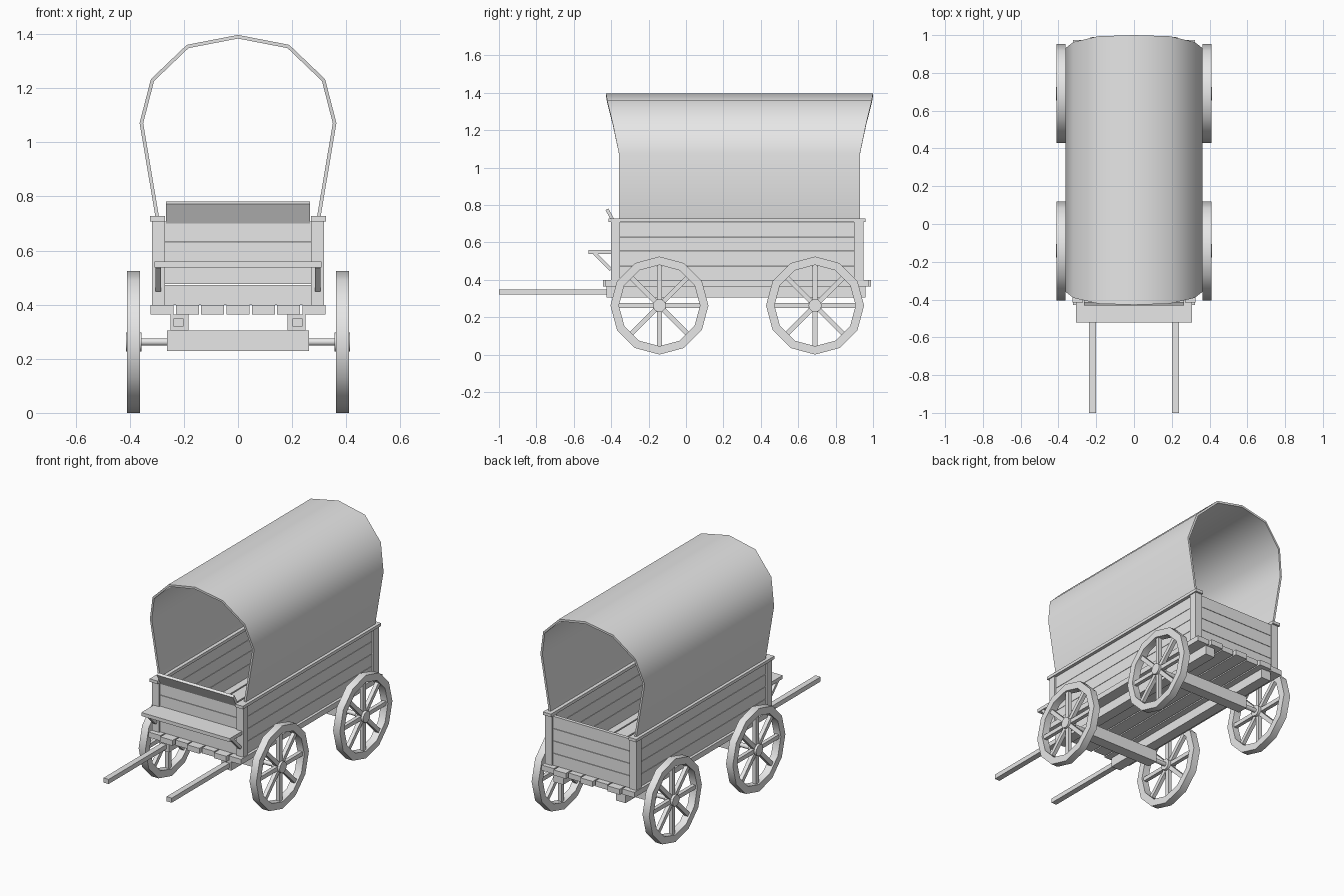
import bpy, bmesh
from math import pi, sin, cos
from mathutils import Matrix, Vector

cube = bpy.data.objects.get("Cube")
if cube:
    bpy.data.objects.remove(cube, do_unlink=True)

grey = bpy.data.materials.new("plain_grey")
grey.use_nodes = True
GREY = (0.8, 0.8, 0.8, 1)
grey.diffuse_color = GREY
grey.node_tree.nodes["Principled BSDF"].inputs["Base Color"].default_value = GREY


def finish(name, bm, smooth=False):
    bmesh.ops.recalc_face_normals(bm, faces=bm.faces)
    mesh = bpy.data.meshes.new(name)
    bm.to_mesh(mesh)
    bm.free()
    mesh.materials.append(grey)
    ob = bpy.data.objects.new(name, mesh)
    bpy.context.collection.objects.link(ob)
    if smooth:
        bpy.ops.object.select_all(action='DESELECT')
        ob.select_set(True)
        bpy.context.view_layer.objects.active = ob
        bpy.ops.object.shade_smooth_by_angle(angle=0.7)
    return ob


def add_box(bm, x, y, z, tilt=None):
    """Box from (min, max) ranges, optionally turned by a matrix about its centre."""
    size = Matrix.Diagonal((x[1] - x[0], y[1] - y[0], z[1] - z[0], 1))
    mid = Vector([sum(r) / 2 for r in (x, y, z)])
    bmesh.ops.create_cube(bm, size=1, matrix=Matrix.Translation(mid) @ (tilt or Matrix()) @ size)


def box(name, x, y, z, tilt=None):
    bm = bmesh.new()
    add_box(bm, x, y, z, tilt)
    return finish(name, bm)


def add_rod(bm, x0, x1, y, z, r, sides):
    """Cylinder along x."""
    m = Matrix.Translation(((x0 + x1) / 2, y, z)) @ Matrix.Rotation(pi / 2, 4, 'Y')
    bmesh.ops.create_cone(bm, cap_ends=True, segments=sides, radius1=r, radius2=r,
                          depth=abs(x1 - x0), matrix=m)


def wheel(name, side, y, z=0.262, outer=0.262, inner=0.217):
    bm = bmesh.new()
    # twelve-sided rim
    rings = []
    for i in range(12):
        a = i * pi / 6
        rings.append([bm.verts.new((side * x, y + r * sin(a), z + r * cos(a)))
                      for x, r in ((0.363, outer), (0.41, outer), (0.41, inner), (0.363, inner))])
    for i in range(12):
        p, q = rings[i - 1], rings[i]
        for k in range(4):
            bm.faces.new((p[k - 1], p[k], q[k], q[k - 1]))
    # four bars through the hub give eight spokes
    for i in range(4):
        add_box(bm, sorted((side * 0.375, side * 0.399)), (y - 0.222, y + 0.222),
                (z - 0.013, z + 0.013), Matrix.Rotation(i * pi / 4, 4, 'X'))
    add_rod(bm, side * 0.357, side * 0.414, y, z, 0.035, 12)
    finish(name, bm, True)


# Running gear
for end, y in (("front", -0.142), ("rear", 0.69)):
    box(end + "_axle_beam", (-0.262, 0.262), (y - 0.035, y + 0.035), (0.228, 0.305))
    bm = bmesh.new()
    add_rod(bm, -0.37, 0.37, y, 0.262, 0.014, 10)
    finish(end + "_axle", bm, True)
    for side, label in ((1, "left"), (-1, "right")):
        wheel(f"{end}_{label}_wheel", side, y)

# Floor planks with staggered ends
for i in range(7):
    x = (i - 3) * 0.0935
    extra = 0.015 * (i % 2)
    box(f"floor_plank_{i + 1}", (x - 0.0425, x + 0.0425),
        (-0.43 - extra, 0.975 + extra), (0.364, 0.398))

# Wall planks
for i in range(4):
    z = (0.398 + i * 0.0778, 0.4735 + i * 0.0778)
    box(f"front_board_{i + 1}", (-0.29, 0.29), (-0.39, -0.368), z)
    box(f"rear_board_{i + 1}", (-0.29, 0.29), (0.918, 0.94), z)
    for side, label in ((1, "left"), (-1, "right")):
        box(f"{label}_board_{i + 1}", sorted((side * 0.283, side * 0.306)), (-0.37, 0.92), z)

# Parts that repeat on both sides
for side, label in ((1, "left"), (-1, "right")):
    def span(a, b):
        return sorted((side * a, side * b))
    box(label + "_front_post", span(0.27, 0.318), (-0.4, -0.353), (0.398, 0.71))
    box(label + "_rear_post", span(0.27, 0.318), (0.897, 0.948), (0.398, 0.71))
    box(label + "_top_rail", span(0.27, 0.325), (-0.415, 0.96), (0.708, 0.727))
    box(label + "_chassis_beam", span(0.183, 0.25), (-0.425, 0.96), (0.305, 0.364))
    box(label + "_shaft", span(0.202, 0.238), (-1.0, -0.4), (0.32, 0.349))
    box(label + "_seat_bracket", span(0.285, 0.304), (-0.507, -0.383), (0.489, 0.507),
        Matrix.Rotation(-pi / 4, 4, 'X'))

# Driver's seat and leaning backboard
box("seat", (-0.308, 0.308), (-0.522, -0.39), (0.538, 0.56))
box("seat_backboard", (-0.266, 0.266), (-0.412, -0.394), (0.7, 0.782),
    Matrix.Rotation(0.5, 4, 'X'))

# Canvas cover: half profile of (x, z, overhang), mirrored, ends flare at the top
half = [(0.297, 0.715, 0), (0.357, 1.071, 0), (0.316, 1.23, 0.033),
        (0.186, 1.354, 0.064), (0, 1.39, 0.07)]
profile = half + [(-x, z, o) for x, z, o in half[-2::-1]]
bm = bmesh.new()
rows = [(bm.verts.new((x, -0.358 - o, z)), bm.verts.new((x, 0.93 + o, z)))
        for x, z, o in profile]
for a, b in zip(rows, rows[1:]):
    bm.faces.new((a[0], a[1], b[1], b[0]))
cover = finish("canvas_cover", bm)
thick = cover.modifiers.new("thickness", 'SOLIDIFY')
thick.thickness = 0.013
thick.offset = 0
thick.use_even_offset = True
bpy.ops.object.select_all(action='DESELECT')
cover.select_set(True)
bpy.context.view_layer.objects.active = cover
bpy.ops.object.modifier_apply(modifier=thick.name)
bpy.ops.object.shade_smooth_by_angle(angle=0.7)
